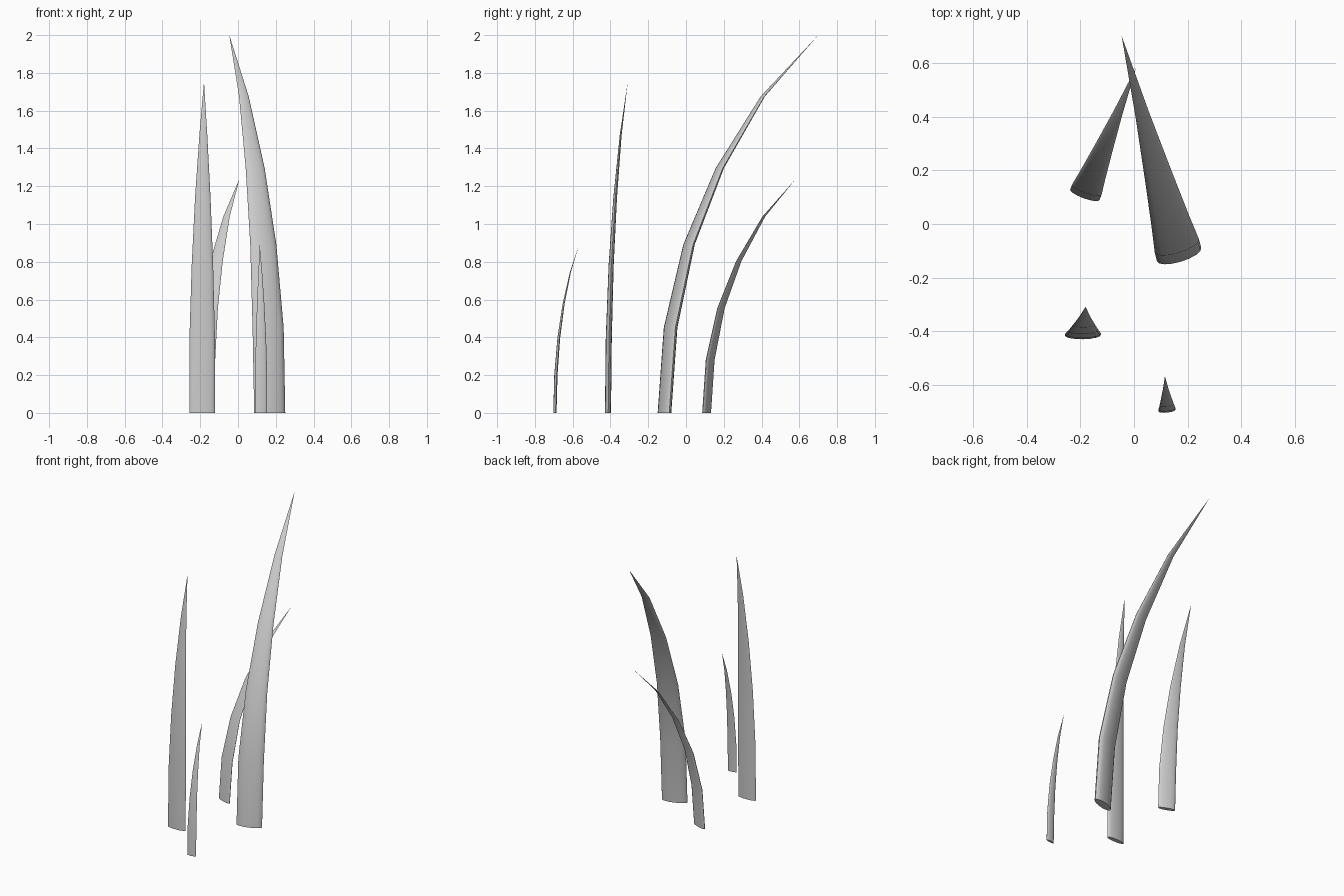
import bpy, bmesh, math

if "Cube" in bpy.data.objects:
    bpy.data.objects.remove(bpy.data.objects["Cube"])

SIDES = 16
# height fraction and width scale of each ring along a blade (the tip follows)
RINGS = [(0.0, 1.0), (0.226, 1.0), (0.446, 0.84), (0.648, 0.61), (0.838, 0.31)]


def blade(name, base, tip, half_width, half_thick, turn):
    """Flattened tapering blade whose bend grows with the square of its length."""
    bm = bmesh.new()
    lean_x, lean_y = tip[0] - base[0], tip[1] - base[1]
    c, s = math.cos(math.radians(turn)), math.sin(math.radians(turn))
    loops = []
    for i, (h, k) in enumerate(RINGS):
        t = i / len(RINGS)
        cx, cy = base[0] + lean_x * t * t, base[1] + lean_y * t * t
        loop = []
        for j in range(SIDES):
            a = 2 * math.pi * j / SIDES
            u, v = half_width * k * math.cos(a), half_thick * k * math.sin(a)
            loop.append(bm.verts.new((cx + u * c - v * s, cy + u * s + v * c, h * tip[2])))
        loops.append(loop)
    for lo, hi in zip(loops, loops[1:]):
        for j in range(SIDES):
            n = (j + 1) % SIDES
            bm.faces.new((lo[j], lo[n], hi[n], hi[j]))
    # pointed tip and closed base
    top = bm.verts.new(tip)
    for j in range(SIDES):
        bm.faces.new((loops[-1][j], loops[-1][(j + 1) % SIDES], top))
    bm.faces.new(loops[0][::-1])
    mesh = bpy.data.meshes.new(name)
    bm.to_mesh(mesh)
    bm.free()
    ob = bpy.data.objects.new(name, mesh)
    bpy.context.collection.objects.link(ob)
    bpy.ops.object.select_all(action='DESELECT')
    ob.select_set(True)
    bpy.context.view_layer.objects.active = ob
    bpy.ops.object.shade_smooth_by_angle(angle=math.radians(40))


# four grass blades, tallest first
blade("tall_grass_blade", (0.168, -0.114), (-0.046, 0.70, 2.0), 0.086, 0.027, 17)
blade("straight_grass_blade", (-0.19, -0.413), (-0.18, -0.308, 1.755), 0.0675, 0.016, 1)
blade("bent_grass_blade", (-0.183, 0.109), (0.008, 0.582, 1.24), 0.058, 0.014, -20)
blade("short_grass_blade", (0.123, -0.694), (0.115, -0.566, 0.89), 0.032, 0.008, 6)
